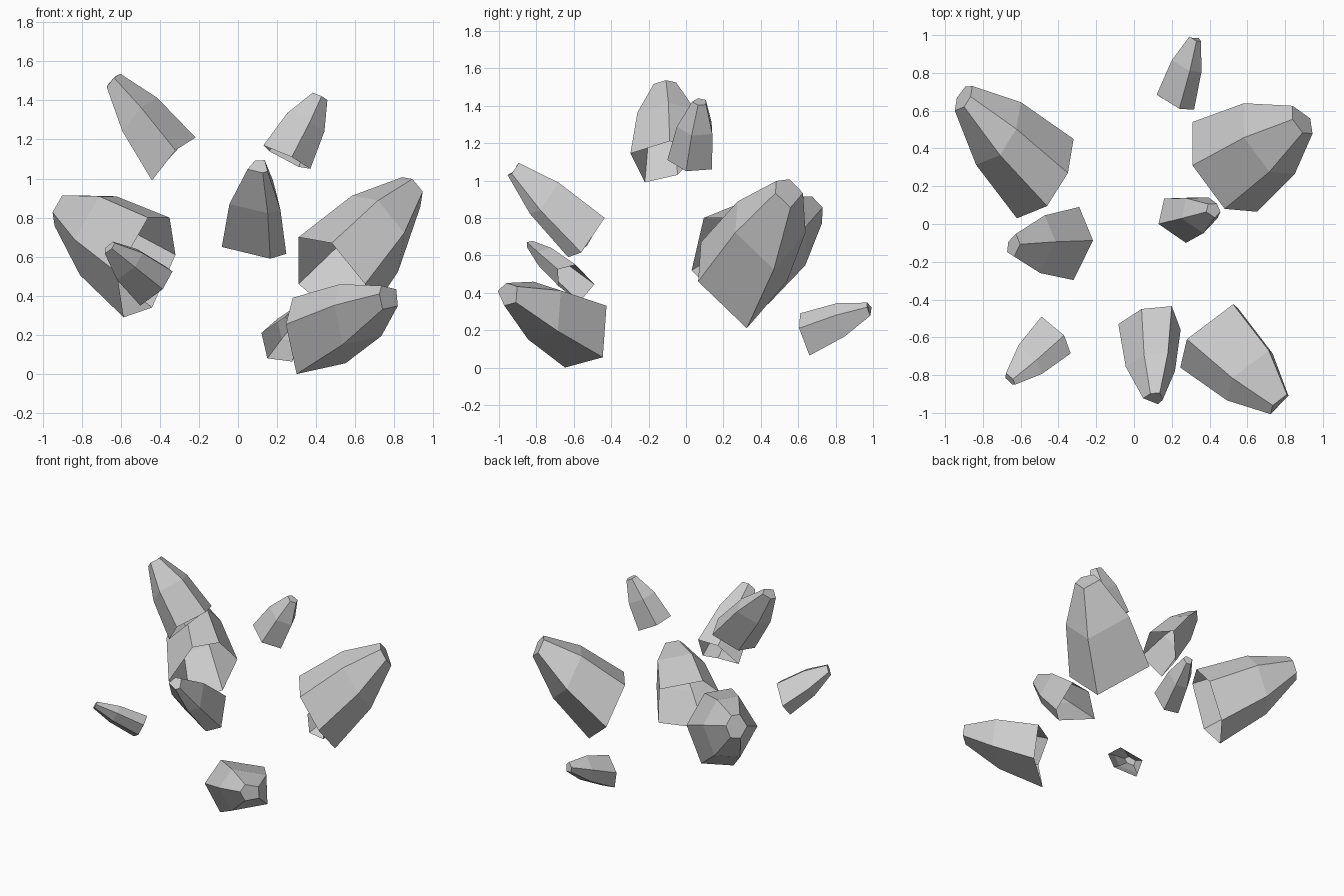
import bpy, bmesh
from mathutils import Vector

if "Cube" in bpy.data.objects:
    bpy.data.objects.remove(bpy.data.objects["Cube"])

# Taper of every shard: (position along axis, scale of the base outline)
PROFILE = [(0.0, 1.0), (0.57, 0.79), (1.0, 0.31)]


def shard(name, tip, *base):
    """Hollow faceted shard: base outline tapered along the axis to a small capped tip."""
    pts = [Vector(p) for p in base]
    centre = sum(pts, Vector()) / len(pts)
    axis = Vector(tip) - centre
    bm = bmesh.new()
    rings = []
    for t, s in PROFILE:
        rings.append([bm.verts.new(centre + axis * t + (p - centre) * s) for p in pts])
    n = len(pts)
    for lo, hi in zip(rings, rings[1:]):
        for i in range(n):
            j = (i + 1) % n
            bm.faces.new((lo[i], lo[j], hi[j], hi[i]))
    # cap the tip, keep the broken base open
    cap = bm.faces.new(rings[-1])
    bmesh.ops.recalc_face_normals(bm, faces=bm.faces)
    cap.normal_update()
    if cap.normal.dot(axis) < 0:
        bmesh.ops.reverse_faces(bm, faces=bm.faces)
    mesh = bpy.data.meshes.new(name)
    bm.to_mesh(mesh)
    bm.free()
    bpy.context.collection.objects.link(bpy.data.objects.new(name, mesh))


# Two large rear shards
shard("large_shard_left", (-.90, .67, .84),
      (-.32, .45, .61), (-.35, .27, .80), (-.46, .095, .80),
      (-.62, .03, .52), (-.585, .25, .29), (-.44, .44, .34))
shard("large_shard_right", (.89, .54, .945),
      (.31, .54, .46), (.31, .31, .70), (.48, .08, .67),
      (.65, .065, .46), (.61, .325, .21))

# Front shards
shard("front_low_shard", (.765, -.95, .395),
      (.28, -.61, .39), (.245, -.76, .254), (.30, -.647, 0),
      (.55, -.445, .055), (.525, -.425, .33))
shard("front_middle_shard", (.11, -.92, 1.06),
      (.04, -.45, .79), (.20, -.435, .80), (.247, -.56, .615),
      (.165, -.63, .59), (-.083, -.53, .65))
shard("front_small_shard", (-.655, -.825, .65),
      (-.49, -.49, .445), (-.37, -.59, .55), (-.335, -.685, .525),
      (-.385, -.68, .434), (-.50, -.57, .35))

# Upper shards
shard("upper_shard_left", (-.64, -.115, 1.505),
      (-.29, .09, 1.17), (-.217, -.087, 1.21), (-.32, -.297, 1.145),
      (-.44, -.22, .99), (-.42, -.045, 1.03))
shard("upper_shard_right", (.42, .075, 1.42),
      (.13, 0, 1.17), (.275, -.10, 1.11), (.37, 0, 1.05),
      (.31, .14, 1.06), (.16, .135, 1.14))

# Small rear shard
shard("rear_small_shard", (.325, .98, .31),
      (.12, .685, .21), (.15, .665, .08), (.277, .66, .064),
      (.318, .605, .21), (.24, .61, .29))
